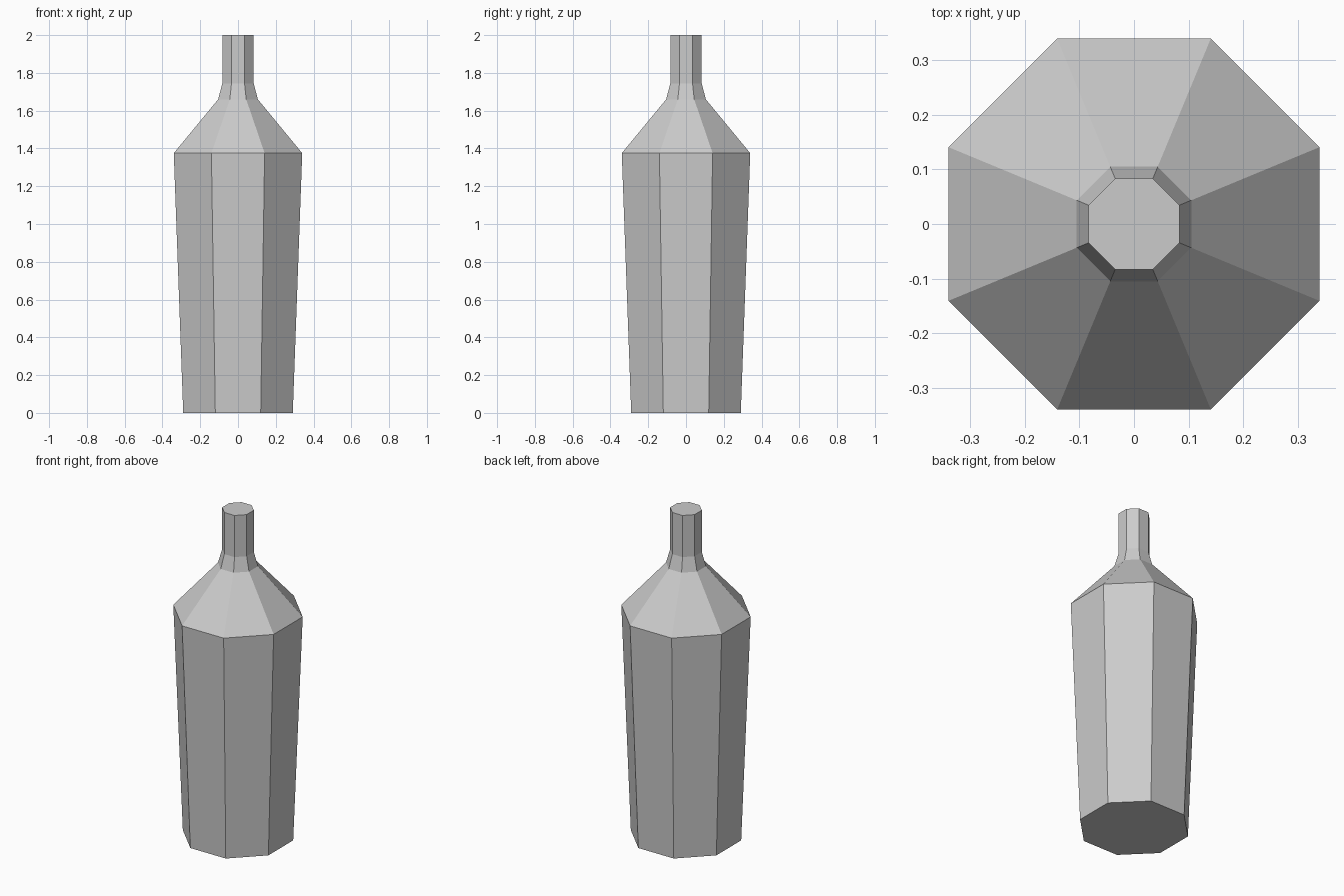
import bpy, bmesh
from math import pi, cos, sin

cube = bpy.data.objects.get("Cube")
if cube:
    bpy.data.objects.remove(cube, do_unlink=True)

# Plain grey material
grey = bpy.data.materials.new("plain_grey")
grey.use_nodes = True
colour = (0.6, 0.6, 0.6, 1)
grey.diffuse_color = colour
grey.node_tree.nodes["Principled BSDF"].inputs["Base Color"].default_value = colour

# Bottle profile: (flat-to-centre distance, height)
SIDES = 8
profile = [(0.29, 0), (0.34, 1.375), (0.105, 1.66), (0.083, 1.745), (0.083, 2)]

bm = bmesh.new()
rings = []
for apothem, z in profile:
    radius = apothem / cos(pi / SIDES)
    angles = [(i + 0.5) * 2 * pi / SIDES for i in range(SIDES)]
    rings.append([bm.verts.new((radius * cos(a), radius * sin(a), z)) for a in angles])

# Side walls between neighbouring rings
for low, high in zip(rings, rings[1:]):
    for i in range(SIDES):
        j = (i + 1) % SIDES
        bm.faces.new((low[i], low[j], high[j], high[i]))

# Closed base and mouth
bm.faces.new(rings[0][::-1])
bm.faces.new(rings[-1])

mesh = bpy.data.meshes.new("bottle")
bm.to_mesh(mesh)
bm.free()
mesh.materials.append(grey)
bottle = bpy.data.objects.new("bottle", mesh)
bpy.context.collection.objects.link(bottle)
